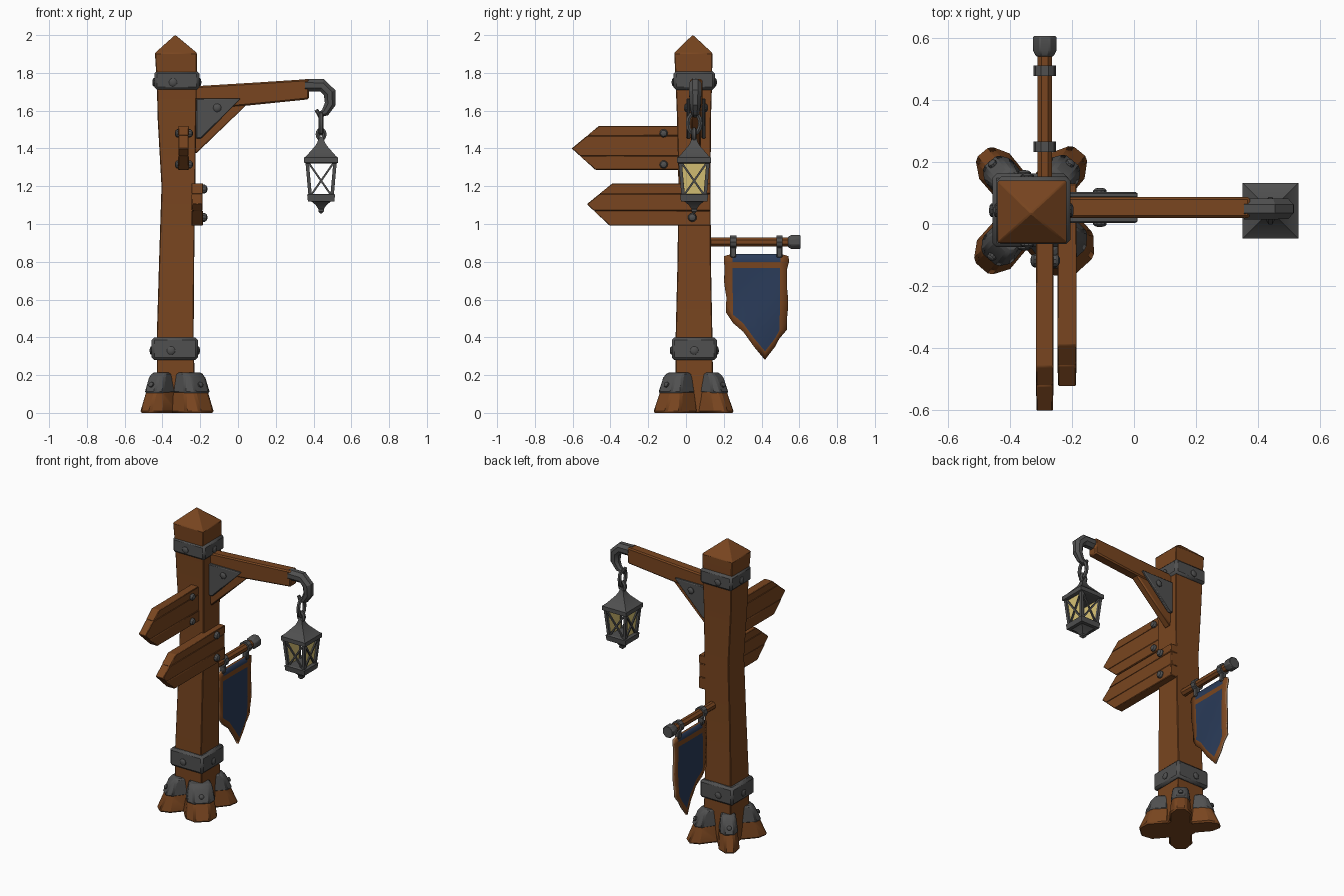
import bpy, bmesh, math, random
from mathutils import Vector as V

if "Cube" in bpy.data.objects:
    bpy.data.objects.remove(bpy.data.objects["Cube"])

random.seed(4)


def material(name, rgb):
    m = bpy.data.materials.new(name)
    m.diffuse_color = (*rgb, 1)
    m.use_nodes = True
    m.node_tree.nodes["Principled BSDF"].inputs["Base Color"].default_value = m.diffuse_color
    return m


WOOD = material("brown wood", (0.19, 0.06, 0.014))
IRON = material("dark iron", (0.08, 0.08, 0.08))
BLUE = material("blue cloth", (0.023, 0.044, 0.1))
GLASS = material("yellow glass", (0.7, 0.55, 0.18))
TAN = material("tan frayed edge", (0.3, 0.16, 0.08))
CX, CY = -0.33, 0.043          # post axis
LX, LY = 0.44, 0.043           # lantern axis


def finish(bm, name, mats, bevel=0, segs=1):
    bmesh.ops.recalc_face_normals(bm, faces=bm.faces)
    me = bpy.data.meshes.new(name)
    bm.to_mesh(me)
    bm.free()
    ob = bpy.data.objects.new(name, me)
    bpy.context.collection.objects.link(ob)
    for m in mats:
        me.materials.append(m)
    if bevel:
        b = ob.modifiers.new("bevel", 'BEVEL')
        b.width, b.segments, b.limit_method = bevel, segs, 'ANGLE'
        b.angle_limit = math.radians(35)
    return ob


def loft(name, rings, mat, bevel=0, closed=False):
    """Skin a list of equal-length point rings; cap both ends unless closed."""
    bm = bmesh.new()
    R = [[bm.verts.new(p) for p in r] for r in rings]
    n = len(R[0])
    for i in range(len(R) if closed else len(R) - 1):
        a, b = R[i], R[(i + 1) % len(R)]
        for k in range(n):
            bm.faces.new((a[k], a[(k + 1) % n], b[(k + 1) % n], b[k]))
    if not closed:
        bm.faces.new(R[0])
        bm.faces.new(R[-1])
    return finish(bm, name, [mat], bevel)


def rect(z, x0, x1, y0, y1):
    return [(x0, y0, z), (x1, y0, z), (x1, y1, z), (x0, y1, z)]


def square(cx, cy, z, h):
    return rect(z, cx - h, cx + h, cy - h, cy + h)


def box(name, x0, x1, y0, y1, z0, z1, mat, bevel=0):
    return loft(name, [rect(z0, x0, x1, y0, y1), rect(z1, x0, x1, y0, y1)], mat, bevel)


def sweep(name, pts, radii, normal, mat, sides=8, closed=False, bevel=0):
    """Tube along a path lying in the plane with the given normal."""
    pts, nrm, rings = [V(p) for p in pts], V(normal), []
    for i, p in enumerate(pts):
        a = pts[i - 1] if i or closed else p
        b = pts[(i + 1) % len(pts)] if i < len(pts) - 1 or closed else p
        side = (b - a).normalized().cross(nrm).normalized()
        r = radii[i] if isinstance(radii, list) else radii
        r /= math.cos(math.pi / sides)
        rings.append([p + r * (math.cos(t) * side + math.sin(t) * nrm)
                      for t in (math.tau * (k + .5) / sides for k in range(sides))])
    return loft(name, rings, mat, bevel, closed)


def bolt(name, pos, axis, r=0.02, height=1):
    """Rounded rivet head facing along axis."""
    axis = V(axis).normalized()
    u = axis.orthogonal().normalized()
    w = axis.cross(u)
    rings = [[V(pos) + axis * h * height * r + s * r * (math.cos(t) * u + math.sin(t) * w)
              for t in (math.tau * k / 10 for k in range(10))]
             for h, s in ((-.6, 1), (.35, 1), (.75, .75), (.95, .3))]
    return loft(name, rings, IRON)


# --- post with pointed cap
loft("post", [rect(0, -.43, -.225, -.055, .145), rect(.4, -.43, -.235, -.055, .14),
              rect(.8, -.418, -.232, -.045, .132), rect(1.2, -.405, -.226, -.04, .13),
              rect(1.55, -.425, -.222, -.047, .132), rect(1.75, -.43, -.218, -.055, .138),
              rect(1.905, -.44, -.217, -.062, .14), rect(1.998, -.336, -.328, .032, .04)],
     WOOD, .012)

# --- iron bands with a bolt on every side
for label, z0, z1, x0, x1, y0, y1 in (("upper", 1.71, 1.81, -.443, -.205, -.065, .153),
                                      ("lower", .28, .4, -.457, -.212, -.075, .163)):
    box(label + "_band", x0, x1, y0, y1, z0, z1, IRON, .014)
    zc, xc, yc = (z0 + z1) / 2 - .01, (x0 + x1) / 2 - .02, (y0 + y1) / 2
    for p, d in (((x0, yc, zc), (-1, 0, 0)), ((x1, yc, zc), (1, 0, 0)),
                 ((xc, y0, zc), (0, -1, 0)), ((xc, y1, zc), (0, 1, 0))):
        bolt(label + "_band_bolt", p, d, .022, .5)

# --- four corner feet with iron caps
LOW = [(.06, -.07), (.19, -.072), (.25, -.035), (.25, .035), (.19, .072), (.06, .07)]
TOP = [(.06, -.04), (.14, -.048), (.16, -.03), (.16, .03), (.14, .048), (.06, .04)]


def foot_ring(ang, wide, z, grow=0, shrink=1):
    c, s, f = math.cos(ang), math.sin(ang), z / .21
    out = []
    for (r0, t0), (r1, t1) in zip(LOW, TOP):
        r = (r0 + (r1 - r0) * f + grow) * shrink
        t = (t0 + (t1 - t0) * f) * (1 + grow * 10) * wide
        out.append((CX + r * c - t * s, CY + r * s + t * c, z))
    return out


for k, (twist, wide) in enumerate(((6, .95), (-5, .9), (4, 1), (-3, 1.4))):
    a = math.radians(45 + 90 * k + twist)
    loft("foot", [foot_ring(a, wide, 0), foot_ring(a, wide, .1), foot_ring(a, wide, .195)],
         WOOD, .01)
    loft("foot_cap", [foot_ring(a, wide, .105, .007), foot_ring(a, wide, .185, .007),
                      foot_ring(a, wide, .213, .003, .93)], IRON, .008)
    d = V((math.cos(a), math.sin(a), .4))
    bolt("foot_bolt", (CX + .198 * math.cos(a), CY + .198 * math.sin(a), .15), d, .015, .7)

# --- lantern arm, brace and corner plates
loft("arm", [[(x, y, z) for y, z in ((.02, z0), (.087, z0), (.087, z1), (.02, z1))]
             for x, z0, z1 in ((-.25, 1.6, 1.728), (.08, 1.63, 1.748), (.375, 1.66, 1.767))],
     WOOD, .008)
BRACE = [(.05, 1.635), (-.225, 1.37), (-.235, 1.47), (-.06, 1.64)]
loft("brace", [[(x, y, z) for x, z in BRACE] for y in (.026, .08)], WOOD, .008)
PLATE = [(-.222, 1.665), (.015, 1.665), (-.195, 1.452), (-.222, 1.452)]
for y0, y1, d in ((.003, .024, -1), (.083, .104, 1)):
    loft("corner_plate", [[(x, y, z) for x, z in PLATE] for y in (y0, y1)], IRON, .005)
    bolt("plate_bolt", (-.11, y0 if d < 0 else y1, 1.615), (0, d, 0), .022, .6)

# --- hook and chain
HOOK = [(.355, 1.734, .034), (.445, 1.734, .034), (.485, 1.695, .033), (.488, 1.635, .029),
        (.462, 1.592, .022), (.43, 1.578, .016), (.414, 1.605, .01)]
sweep("hook", [(x, LY + .006, z) for x, z, r in HOOK], [r for x, z, r in HOOK],
      (0, 1, 0), IRON, 8)


def link(name, z, hw, hz, across_y):
    pts = []
    for k in range(12):
        c, s = math.cos(math.tau * k / 12) * hw, math.sin(math.tau * k / 12) * hz
        pts.append((LX, LY + c, z + s) if across_y else (LX + c, LY, z + s))
    sweep(name, pts, .011, (1, 0, 0) if across_y else (0, 1, 0), IRON, 6, True)


link("chain_link", 1.533, .033, .054, True)
link("lantern_ring", 1.475, .018, .025, False)

# --- lantern
loft("lantern_roof", [square(LX, LY, z, h) for z, h in
                      ((1.32, .08), (1.325, .09), (1.352, .09), (1.36, .078), (1.415, .03),
                       (1.432, .02), (1.455, .012))], IRON)
loft("lantern_base", [square(LX, LY, z, h) for z, h in
                      ((1.07, .008), (1.1, .028), (1.118, .05), (1.12, .07), (1.155, .074),
                       (1.16, .066))], IRON)
loft("lantern_finial", [square(LX, LY, z, h) for z, h in
                        ((1.056, .005), (1.066, .015), (1.077, .015), (1.087, .006))], IRON)
HT, HB, ZT, ZB = .074, .058, 1.33, 1.15
for k in range(4):
    c, s = round(math.cos(k * math.pi / 2)), round(math.sin(k * math.pi / 2))

    def side(t, top, inset=0):
        h = HT if top else HB
        o = h - inset
        return (LX + o * c - t * h * s, LY + o * s + t * h * c, ZT if top else ZB)

    nrm = (c, s, 0)
    sweep("lantern_post", [side(1, False), side(1, True)], .009, nrm, IRON, 4)
    sweep("lantern_cross_bar", [side(-.95, False), side(.95, True)], .005, nrm, IRON, 4)
    sweep("lantern_cross_bar", [side(.95, False), side(-.95, True)], .005, nrm, IRON, 4)
    if s == 0:
        loft("lantern_pane", [[side(-1, False, i), side(1, False, i),
                               side(1, True, i), side(-1, True, i)] for i in (.004, .008)], GLASS)


# --- arrow signs made of planks
def sign(name, x0, x1, yr, top, tip, low, cuts):
    def left(z):
        (ya, za), (yb, zb) = (tip, top) if z >= tip[1] else (low, tip)
        return ya + (yb - ya) * (z - za) / (zb - za)
    zs = [low[1]] + cuts + [top[1]]
    for i, (a, b) in enumerate(zip(zs, zs[1:])):
        prof = [(yr, a), (yr, b), (left(b), b)]
        if a < tip[1] < b:
            prof.append(tip)
        prof.append((left(a), a))
        e = .002 * (i % 2)
        loft(name + "_plank", [[(x, y, z) for y, z in prof] for x in (x0 + e, x1 - e)],
             WOOD, .0035)


sign("upper_sign", -.317, -.26, -.035, (-.46, 1.52), (-.605, 1.4), (-.48, 1.287), [1.36, 1.468])
sign("lower_sign", -.247, -.185, .13, (-.39, 1.215), (-.525, 1.105), (-.405, .992), [1.07, 1.16])
for z in (1.48, 1.315):
    bolt("upper_sign_bolt", (-.26, -.118, z), (1, 0, 0), .022)
    bolt("upper_sign_bolt", (-.317, -.118, z), (-1, 0, 0), .022, .8)
for z in (1.185, 1.035):
    bolt("lower_sign_bolt", (-.185, .033, z), (1, 0, 0), .024)

# --- banner pole
PX, PZ = -.288, .905
sweep("banner_pole", [(PX, .1, PZ), (PX, .56, PZ)], .024, (1, 0, 0), WOOD, 8)
sweep("banner_pole_cap", [(PX, .54, PZ), (PX, .56, PZ), (PX, .606, PZ)], [.028, .038, .038],
      (1, 0, 0), IRON, 8, bevel=.004)
for y in (.25, .495):
    sweep("banner_ring", [(PX, y - .017, PZ), (PX, y + .017, PZ)], .035, (1, 0, 0), IRON, 10)
    box("banner_strap", PX - .016, PX + .016, y - .016, y + .016, .822, .885, IRON, .005)

# --- banner cloth: blue field, brown hem, tan frayed rim
COLS = [(.205, .53), (.245, .475), (.3, .43), (.36, .35), (.42, .282), (.475, .35),
        (.5, .395), (.542, .44)]
bm = bmesh.new()
grid = []
last = len(COLS) - 2
for i, (y, zb) in enumerate(COLS):
    zs = [.842, .8, .768] + [.768 + (zb + .045 - .768) * j / 5 for j in range(1, 6)] + [zb]
    edge = i in (0, last + 1)
    if edge:
        zs[0] = .83
    off = (y - .37) * .05
    grid.append([bm.verts.new((PX + .012 * math.sin(9 * (.84 - z) + 12 * y) * (.84 - z) * 2,
                               y - off * (.84 - z) * 2 + edge * random.uniform(-.006, .006), z))
                 for z in zs])
for i in range(last + 1):
    for j in range(8):
        f = bm.faces.new((grid[i][j], grid[i][j + 1], grid[i + 1][j + 1], grid[i + 1][j]))
        f.material_index = 1 if i in (0, last) or j in (1, 7) else 0
cloth = finish(bm, "banner_cloth", [BLUE, WOOD, TAN])
sol = cloth.modifiers.new("thickness", 'SOLIDIFY')
sol.thickness, sol.offset, sol.material_offset_rim = .014, 0, 1

# --- smooth shading with sharp edges kept
for ob in bpy.context.scene.objects:
    ob.select_set(True)
bpy.context.view_layer.objects.active = cloth
bpy.ops.object.shade_smooth_by_angle(angle=math.radians(30))
